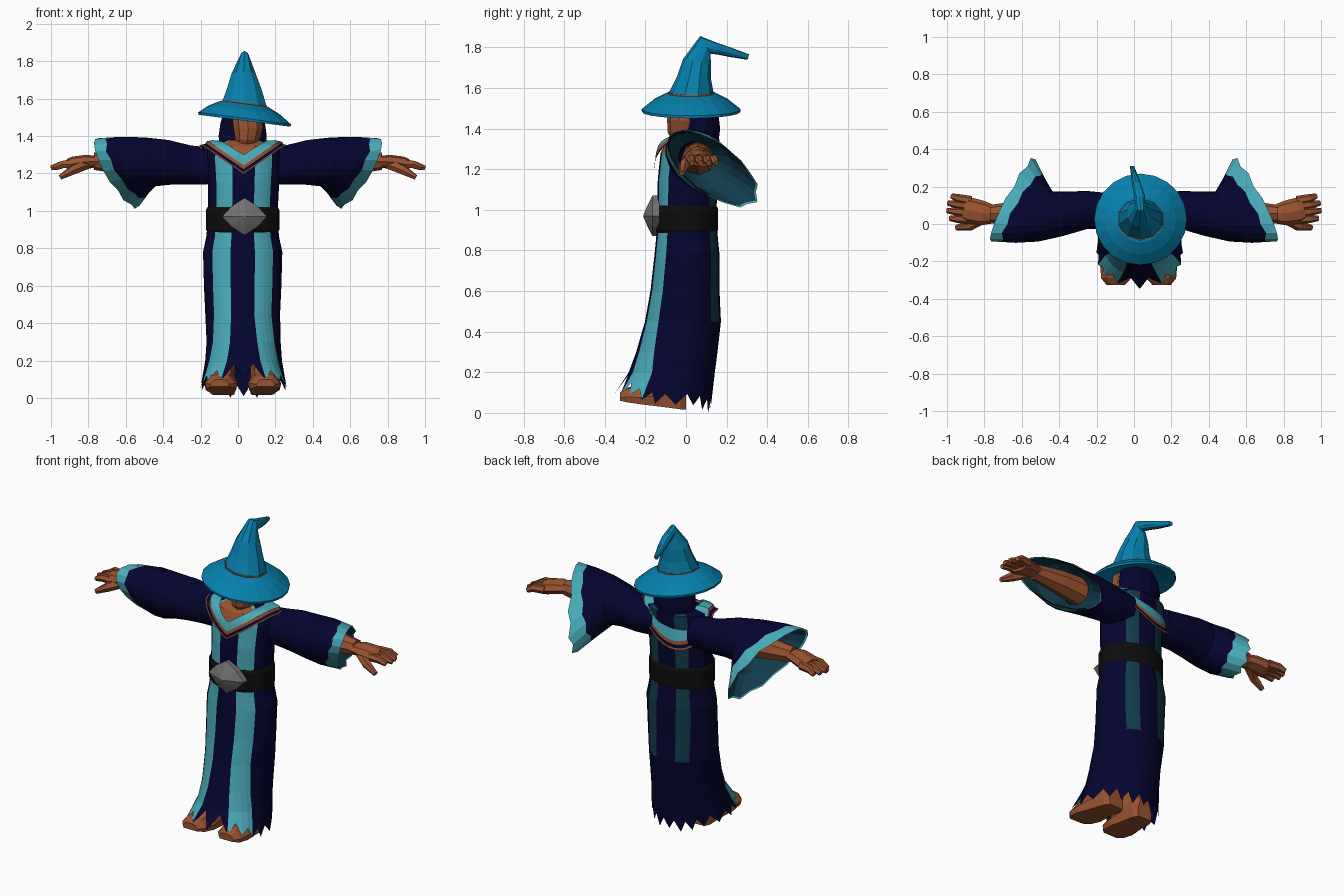
import bpy, bmesh
from math import sin, cos, pi, radians
from mathutils import Vector

if "Cube" in bpy.data.objects:
    bpy.data.objects.remove(bpy.data.objects["Cube"])

def material(name, rgb):
    m = bpy.data.materials.new(name)
    m.use_nodes = True
    m.diffuse_color = (*rgb, 1)
    m.node_tree.nodes["Principled BSDF"].inputs["Base Color"].default_value = (*rgb, 1)
    return m

NAVY = material("navy cloth", (.0015, .0015, .029))
TEAL = material("pale teal trim", (.065, .4, .48))
DARK = material("dark teal lining", (.006, .045, .07))
BLUE = material("hat blue", (.002, .215, .41))
SKIN = material("brown skin", (.32, .085, .03))
BLACK = material("black leather", (.004, .004, .004))
GREY = material("grey metal", (.17, .17, .17))

def loft(name, rings, mats, pick=None, caps=(True, True)):
    """Skin a list of closed rings; pick(row, column) gives the material slot."""
    bm = bmesh.new()
    rows = [[bm.verts.new(p) for p in ring] for ring in rings]
    n = len(rows[0])
    for i in range(len(rows) - 1):
        for j in range(n):
            k = (j + 1) % n
            f = bm.faces.new((rows[i][j], rows[i][k], rows[i + 1][k], rows[i + 1][j]))
            f.material_index = pick(i, j) if pick else 0
    for row, cap in zip((rows[0], rows[-1]), caps):
        if cap:
            bm.faces.new(row)
    bmesh.ops.recalc_face_normals(bm, faces=bm.faces)
    me = bpy.data.meshes.new(name)
    bm.to_mesh(me)
    bm.free()
    for m in mats:
        me.materials.append(m)
    ob = bpy.data.objects.new(name, me)
    bpy.context.collection.objects.link(ob)
    return ob

def oval(c, rx, ry, angles, tilt=0):
    """Horizontal oval; angle 0 faces the front, tilt drops the +x side."""
    return [Vector((c[0] + rx * sin(a), c[1] - ry * cos(a), c[2] - tilt * rx * sin(a)))
            for a in angles]

def even(n):
    return [2 * pi * k / n for k in range(n)]

def tube(name, path, mat, n=6, flat=1.0):
    """Tube along a path of (point, radius), flattened in height."""
    pts = [Vector(p) for p, r in path]
    rings = []
    for i, (p, r) in enumerate(path):
        d = (pts[min(i + 1, len(pts) - 1)] - pts[max(i - 1, 0)]).normalized()
        ref = Vector((0, 0, 1)) if abs(d.z) < .9 else Vector((0, 1, 0))
        side = d.cross(ref).normalized()
        up = side.cross(d)
        rings.append([pts[i] + side * r * cos(a) + up * r * flat * sin(a) for a in even(n)])
    return loft(name, rings, [mat])

# Robe: one shell, with the stripes on fixed columns that fan out near the hem
half = [9, 18, 26, 34, 42, 50, 62, 74, 90, 106, 118, 130, 138, 146, 154, 162, 171]
degs = [0] + half + [180] + [-d for d in reversed(half)]
angles = [radians(d) for d in degs]

def fan(k):
    return [radians(d + (k * sin(radians(2 * d)) if abs(d) < 90 else 0)) for d in degs]

profile = [  # height, centre x, half width, centre y, half depth, fan
    (1.38, .03, .10, .05, .09, 0), (1.345, .03, .19, .035, .13, 0), (1.28, .03, .2, .02, .145, 0),
    (1.15, .03, .19, .008, .147, 0), (.95, .025, .185, .004, .145, 0),
    (.86, .025, .195, .005, .152, 0), (.78, .025, .212, .005, .16, 0),
    (.6, .025, .207, -.005, .17, 0), (.45, .025, .2, -.015, .187, 0),
    (.3, .03, .198, -.045, .2, 6), (.2, .03, .205, -.07, .212, 13)]
robe = [oval((xc, yc, z), rx, ry, fan(k)) for z, xc, rx, yc, ry, k in profile]
hem = oval((.03, -.117, .055), .232, .237, fan(24))
for j, (p, a) in enumerate(zip(hem, fan(24))):      # torn hem, higher at the front
    if cos(a) > .01:
        p.y = -.117 - .23 * cos(a) ** .65
    p.z += .045 * cos(a) - .012 * sin(5 * abs(a))
    if j % 2:
        depth = .15 if abs(degs[j]) < 10 else .5 if cos(a) > .5 else .68
        hem[j] = robe[-1][j].lerp(p, depth)
robe.append(hem)

def robe_colour(i, j):
    off = (abs(degs[j]) + abs(degs[(j + 1) % len(degs)])) / 2
    if i < 2 and off < 42:
        return 2
    if 18 < off < 50:
        return 1
    return 3 if 138 < off < 162 and i < 8 else 0

loft("robe", robe, [NAVY, TEAL, SKIN, DARK], robe_colour, (True, False))

# Belt and faceted buckle
loft("belt", [oval((.025, .002, z), r + .04, r, angles) for z, r in
              ((.885, .148), (.9, .156), (1.005, .156), (1.02, .148))], [BLACK])

def buckle_ring(scale, y):
    return [Vector((.035 + scale * (.098 if k % 2 else .12) * cos(a), y,
                    .97 + scale * (.078 if k % 2 else .1) * sin(a)))
            for k, a in enumerate(even(8))]

loft("buckle", [buckle_ring(1, -.13), buckle_ring(1, -.165), buckle_ring(.55, -.188),
                buckle_ring(.05, -.21)], [GREY])

# Pointed collar with banded edge, hanging lower and off-centre behind
bands = [[] for _ in range(6)]
for a in angles:
    front = cos(a) > 0
    v = max(0, 1 - abs(sin(a)) / .95)
    drop = .155 * v if front else .21 * max(0, cos(a - radians(200))) ** 1.5
    p = Vector((.03 + .125 * sin(a), .025 - (.165 if front else .12) * cos(a),
                1.375 - (.075 if front else -.01) * v))
    q = Vector((.03 + .235 * sin(a), .02 - (.178 if front else .16) * cos(a), 1.352 - drop))
    cuts = (0, .4, .66, .74, .92, 1) if front else (0, .4, .83, .87, .95, 1)
    for k, t in enumerate(cuts):
        bands[k].append(p.lerp(q, t) + Vector((0, 0, .012 if k in (1, 2) else 0)))
loft("collar", bands, [TEAL, SKIN, NAVY], lambda i, j: (0, 0, 1, 2, 1)[i], (False, False))

# Head and hood
loft("hood", [oval((.025, y, z), rx, ry, even(14)) for z, rx, y, ry in
              ((1.33, .125, .07, .09), (1.4, .132, .075, .093), (1.47, .122, .07, .09),
               (1.54, .1, .05, .08))], [NAVY])
loft("face", [oval((x, y, z), rx, ry, even(10)) for z, rx, x, y, ry in
              ((1.31, .05, .04, .0, .08), (1.355, .045, .045, -.01, .065), (1.38, .068, .05, -.01, .08),
               (1.44, .083, .055, -.01, .083), (1.54, .085, .045, 0, .085))], [SKIN])

# Hat: tilted brim and a crooked crown folding backward
TILT = .13
loft("hat_brim", [oval((.035, .025, z), r, r * .985, even(20), TILT) for z, r in
                  ((1.525, .12), (1.5, .19), (1.482, .246), (1.495, .248), (1.54, .19), (1.573, .125))],
     [BLUE])
loft("hat_band", [oval((.035, .025, z), r, r * .9, even(10), TILT) for z, r in
                  ((1.565, .126), (1.58, .1245))], [SKIN])
crown = [  # centre, half width, half thickness, lean of the section, sideways tilt
    ((.035, .025, 1.57), .125, .112, 0, TILT), ((.035, .04, 1.65), .097, .084, .1, TILT / 2),
    ((.03, .055, 1.73), .068, .07, .2, 0), ((.035, .095, 1.812), .027, .05, 1.05, 0),
    ((.03, .15, 1.795), .03, .032, 1.35, 0), ((.012, .22, 1.775), .025, .023, 1.7, 0),
    ((-.01, .307, 1.752), .012, .014, 1.85, 0)]
loft("hat_crown", [[Vector((c[0] + rx * sin(a), c[1] - ry * cos(a) * cos(lean),
                            c[2] + ry * cos(a) * sin(lean) - tilt * rx * sin(a))) for a in even(10)]
                   for c, rx, ry, lean, tilt in crown], [BLUE])

# Arms, built once per side
N = 20

def sleeve_ring(x_tip, x_wrist, y, z, long, short, s):
    """Slanted oval whose long axis droops backward; x runs from tip to wrist side."""
    d, u = Vector((0, .8, -.6)), Vector((0, .6, .8))
    ring = []
    for a in even(N):
        p = Vector((0, y, z)) + d * long * cos(a) + u * short * sin(a)
        p.x = s * (x_tip + (x_wrist - x_tip) * (1 - cos(a)) / 2)
        ring.append(p)
    return ring

for side, s in (("left", 1), ("right", -1)):
    rings = [sleeve_ring(*spec, s) for spec in (
        (.12, .12, .07, 1.24, .09, .1), (.25, .25, .075, 1.245, .098, .108),
        (.35, .38, .055, 1.26, .118, .12), (.43, .52, .04, 1.262, .137, .128),
        (.47, .65, .07, 1.24, .19, .135))]
    rim = sleeve_ring(.53, .77, .135, 1.2, .27, .122, s)
    edge = [p.lerp(q, (.38 if j % 2 else .28) - .14 * cos(2 * pi * j / N))
            for j, (p, q) in enumerate(zip(rings[-1], rim))]
    for j in range(N):                  # ragged cuff toward the drooping tip
        if j % 2 and cos(2 * pi * j / N) > -.3:
            rim[j] = edge[j].lerp(rim[j], .8)
    loft(side + "_sleeve", rings + [edge, rim], [NAVY, TEAL],
         lambda i, j: int(i == 5), (True, False))
    mid = sum(rim, Vector()) / N
    inner = [[p.lerp(mid, .04) - Vector((s * .005, 0, 0)) for p in rim],
             [p.lerp(Vector((s * .55, .07, 1.24)), .1) for p in rings[-1]],
             [p.lerp(Vector((s * .45, .05, 1.25)), .4) for p in rings[3]]]
    loft(side + "_sleeve_lining", inner, [DARK], None, (False, False))

    def limb(name, path, n=6, flat=1.0):
        tube(side + "_" + name, [((s * p[0], p[1], p[2]), r) for p, r in path], SKIN, n, flat)

    limb("forearm", [((.4, .06, 1.25), .085), ((.6, .06, 1.262), .068), ((.77, .055, 1.265), .046)], 8)
    limb("palm", [((.74, .05, 1.265), .046), ((.81, .058, 1.262), .066), ((.88, .072, 1.25), .07),
                  ((.905, .08, 1.245), .06)], 8, .58)
    for k, (y0, y1, x1) in enumerate(((.025, .03, .985), (.06, .072, 1.0), (.095, .112, .995),
                                      (.125, .15, .975))):
        limb("finger_%d" % (k + 1), [((.87, y0, 1.25), .025), ((.94, (y0 + y1) / 2, 1.248), .023),
                                     ((x1, y1, 1.23), .014)])
    limb("thumb", [((.81, .03, 1.25), .03), ((.88, -.01, 1.22), .027), ((.95, -.02, 1.18), .015)])

# Legs and shoes
for side, x, out in (("left", .128, .012), ("right", -.078, -.012)):
    tube(side + "_leg", [((x, -.12, .1), .06), ((x, -.1, .3), .065), ((x, -.02, .6), .07)], SKIN, 8)
    rings = []
    for y, w, z0, z1 in ((-.325, .05, .06, .1), (-.29, .08, .052, .125), (-.22, .09, .042, .14),
                         (-.12, .075, .03, .2), (-.03, .068, .018, .19), (.0, .05, .016, .14)):
        cx = x - out * y * 5
        rings.append([Vector((cx + w * u, y, z0 + (z1 - z0) * v)) for u, v in
                      ((-.9, 0), (.9, 0), (1, .35), (.6, .9), (0, 1), (-.6, .9), (-1, .35))])
    loft(side + "_shoe", rings, [SKIN])
